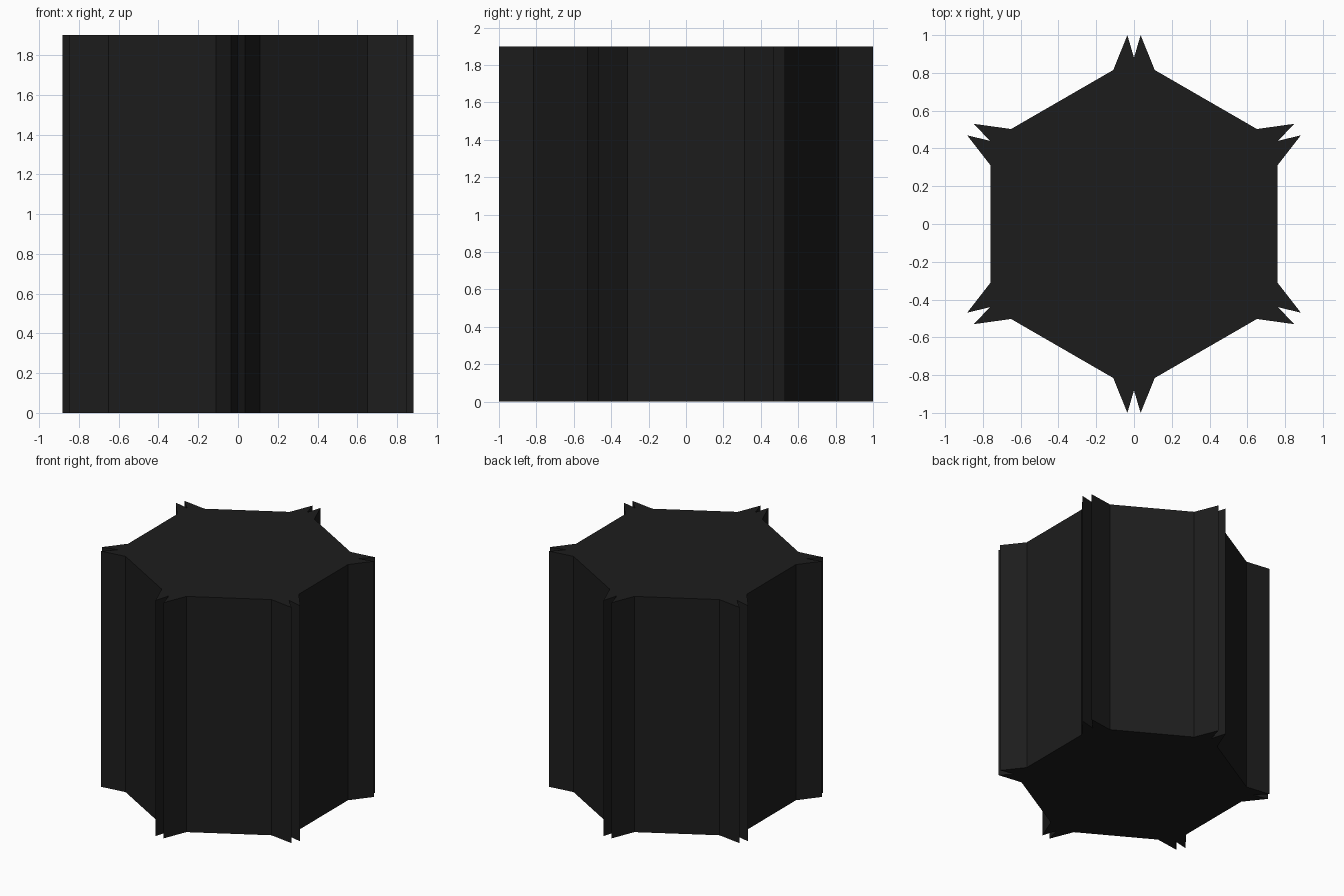
import bpy, bmesh, math
from mathutils import Matrix, Vector

if "Cube" in bpy.data.objects:
    bpy.data.objects.remove(bpy.data.objects["Cube"])

HEIGHT = 1.9
# One double-pointed fin on the +y corner, repeated around six corners
FIN = [(0.11, 0.815), (0.035, 1.0), (0.0, 0.88), (-0.035, 1.0), (-0.11, 0.815)]

# Star-cornered hexagonal prism
bm = bmesh.new()
outline = []
for i in range(6):
    turn = Matrix.Rotation(math.radians(60 * i), 3, 'Z')
    outline += [bm.verts.new(turn @ Vector((x, y, 0))) for x, y in FIN]
base = bm.faces.new(outline)
extruded = bmesh.ops.extrude_face_region(bm, geom=[base], use_keep_orig=True)
top = [v for v in extruded["geom"] if isinstance(v, bmesh.types.BMVert)]
bmesh.ops.translate(bm, verts=top, vec=(0, 0, HEIGHT))
bmesh.ops.recalc_face_normals(bm, faces=bm.faces)

mesh = bpy.data.meshes.new("finned_hex_column")
bm.to_mesh(mesh)
bm.free()
column = bpy.data.objects.new("finned_hex_column", mesh)
bpy.context.collection.objects.link(column)

# Near-black finish
black = bpy.data.materials.new("black")
black.diffuse_color = (0.012, 0.012, 0.012, 1)
black.use_nodes = True
black.node_tree.nodes["Principled BSDF"].inputs["Base Color"].default_value = black.diffuse_color
mesh.materials.append(black)
